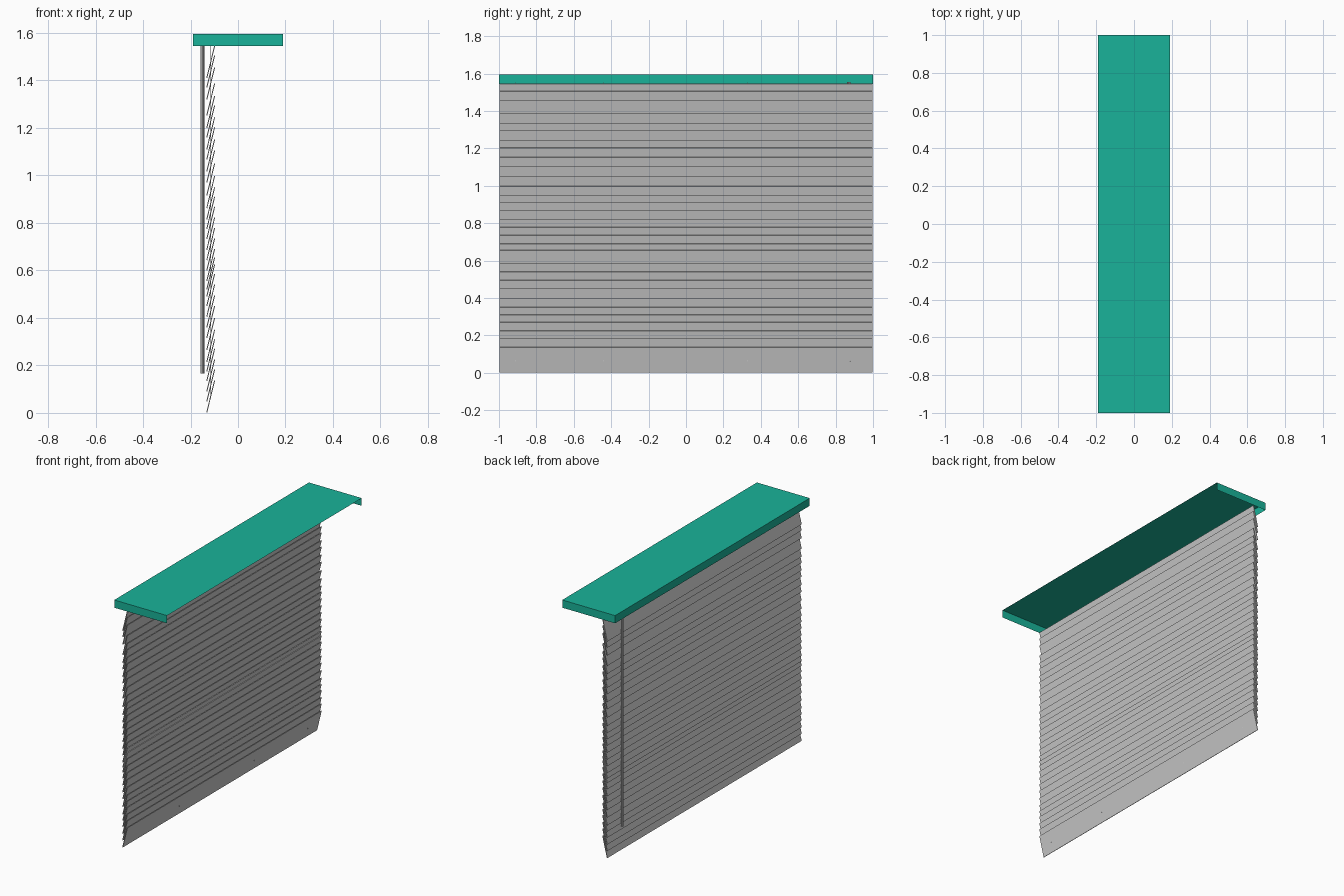
import bpy, bmesh, math
from mathutils import Matrix

if "Cube" in bpy.data.objects:
    bpy.data.objects.remove(bpy.data.objects["Cube"])


def finish(name, bm, mat=None):
    me = bpy.data.meshes.new(name)
    bm.to_mesh(me)
    bm.free()
    ob = bpy.data.objects.new(name, me)
    bpy.context.collection.objects.link(ob)
    if mat:
        me.materials.append(mat)
    return ob


def box(name, size, loc, tilt=0.0, mat=None, drop=()):
    # box with optional open sides given by face normals
    bm = bmesh.new()
    bmesh.ops.create_cube(bm, size=1)
    bm.normal_update()
    gone = [f for f in bm.faces
            if any(f.normal.dot(d) > 0.9 for d in drop)]
    bmesh.ops.delete(bm, geom=gone, context='FACES')
    bm.transform(Matrix.Translation(loc) @ Matrix.Rotation(tilt, 4, 'Y')
                 @ Matrix.Diagonal((*size, 1)))
    return finish(name, bm, mat)


def rod(name, x, y, z0, z1, r, sides):
    bm = bmesh.new()
    bmesh.ops.create_cone(bm, cap_ends=True, segments=sides,
                          radius1=r, radius2=r, depth=z1 - z0)
    bm.transform(Matrix.Translation((x, y, (z0 + z1) / 2)))
    return finish(name, bm)


teal = bpy.data.materials.new("teal")
teal.diffuse_color = (0.01, 0.45, 0.32, 1)
teal.use_nodes = True
teal.node_tree.nodes["Principled BSDF"].inputs["Base Color"].default_value = teal.diffuse_color

# Headrail: thin sheet cover, open underneath and towards +x
box("headrail", (0.38, 2.0, 0.05), (0, 0, 1.57), mat=teal,
    drop=[(0, 0, -1), (1, 0, 0)])

# Slats: upper edge heights are slightly uneven
tops = [0.137, 0.183, 0.225, 0.27, 0.31, 0.35, 0.40, 0.45, 0.495, 0.54, 0.585,
        0.625, 0.655, 0.69, 0.735, 0.778, 0.822, 0.868, 0.91, 0.95, 0.997,
        1.05, 1.105, 1.152, 1.203, 1.245, 1.295, 1.335, 1.387, 1.455, 1.505,
        1.545]
dx, dz = 0.033, 0.135
for i, top in enumerate(tops):
    box(f"slat_{i + 1:02d}", (0.004, 1.996, math.hypot(dx, dz)),
        (-0.115, 0, top - dz / 2), tilt=math.atan2(dx, dz))

# Lift cords threaded through the slats
for i, y in enumerate((-0.91, -0.44, 0.33, 0.88)):
    rod(f"lift_cord_{i + 1}", -0.115, y, 0.06, 1.552, 0.002, 6)

# Tilt wand
rod("tilt_wand", -0.15, 0.87, 0.165, 1.555, 0.008, 8)
